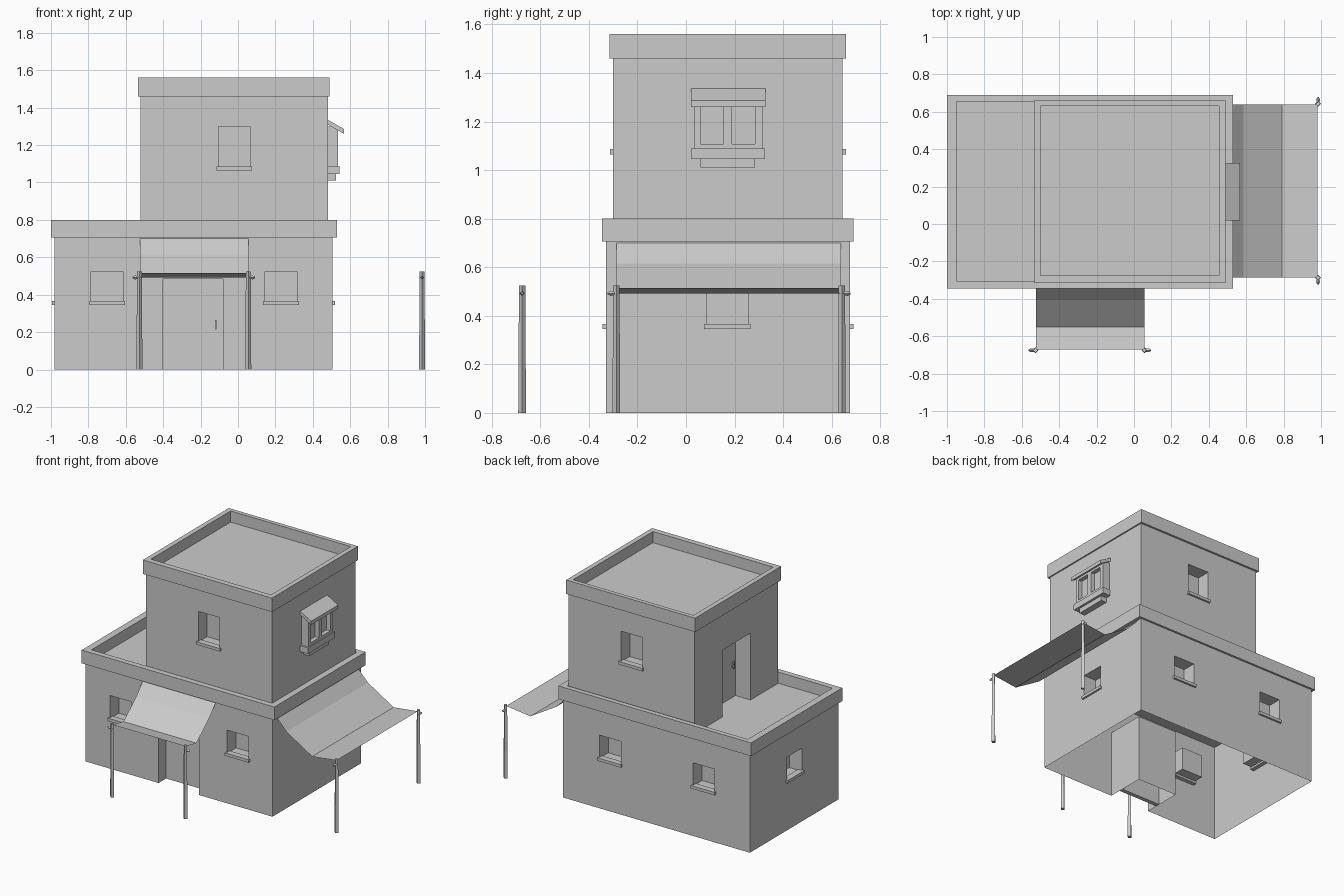
import bpy
import bmesh
from mathutils import Vector

default = bpy.data.objects.get("Cube")
if default:
    bpy.data.objects.remove(default, do_unlink=True)

plaster = bpy.data.materials.new("plaster_grey")
plaster.use_nodes = True
GREY = (0.6, 0.6, 0.6, 1)
plaster.diffuse_color = GREY
plaster.node_tree.nodes["Principled BSDF"].inputs["Base Color"].default_value = GREY


def add_box(bm, lo, hi):
    verts = bmesh.ops.create_cube(bm, size=1)["verts"]
    for v in verts:
        v.co = Vector([hi[i] if v.co[i] > 0 else lo[i] for i in range(3)])


def finish(bm, name):
    mesh = bpy.data.meshes.new(name)
    bm.to_mesh(mesh)
    bm.free()
    obj = bpy.data.objects.new(name, mesh)
    bpy.context.collection.objects.link(obj)
    mesh.materials.append(plaster)
    return obj


def boxes(name, *spans):
    bm = bmesh.new()
    for lo, hi in spans:
        add_box(bm, lo, hi)
    return finish(bm, name)


def carve(obj, *spans):
    """Cut box-shaped holes out of an object."""
    cutter = boxes("cutter", *spans)
    cutter.hide_render = True
    mod = obj.modifiers.new("carve", "BOOLEAN")
    mod.operation = "DIFFERENCE"
    mod.solver = "EXACT"
    mod.object = cutter
    bpy.context.view_layer.objects.active = obj
    bpy.ops.object.modifier_apply(modifier=mod.name)
    bpy.data.objects.remove(cutter, do_unlink=True)


def wall_span(wall, u, width, z0, z1, inner, outer):
    """Box on a wall: wall = (axis, plane, outward sign), u = centre along it."""
    axis, plane, sign = wall
    a, b = sorted((plane - sign * inner, plane + sign * outer))
    lo, hi = [0, 0, z0], [0, 0, z1]
    lo[axis], hi[axis] = a, b
    lo[1 - axis], hi[1 - axis] = u - width / 2, u + width / 2
    return lo, hi


# Walls of the two storeys
front, back = (1, -0.33, -1), (1, 0.675, 1)
left, right = (0, 0.505, 1), (0, -0.98, -1)
up_front, up_back, up_side = (1, -0.30, -1), (1, 0.645, 1), (0, -0.52, -1)

# Window list: wall, centre, sill height, opening height
windows = [(w, u, 0.36, 0.165) for w, u in (
    (front, -0.70), (front, 0.23), (back, -0.615), (back, 0.13),
    (left, 0.17), (right, 0.17))]
upper_windows = [(w, -0.02, 1.08, 0.22) for w in (up_front, up_back)]


def window_holes(items):
    return [wall_span(w, u, 0.17, z, z + h, 0.1, 0.05) for w, u, z, h in items]


# Lower storey: open underneath, with window and door recesses
lower = boxes("lower_walls", ((-0.98, -0.33, 0), (0.505, 0.675, 0.71)))
carve(lower, wall_span(front, -0.24, 0.32, -0.1, 0.485, 0.285, 0.05),
      *window_holes(windows))
bm = bmesh.new()
bm.from_mesh(lower.data)
bm.normal_update()
floor = [f for f in bm.faces if f.normal.z < -0.9 and f.calc_center_median().z < 0.01]
bmesh.ops.delete(bm, geom=floor, context="FACES")
bm.to_mesh(lower.data)
bm.free()

# Upper storey
upper = boxes("upper_walls", ((-0.52, -0.30, 0.71), (0.48, 0.645, 1.47)))
carve(upper, wall_span(up_side, 0.17, 0.32, 0.72, 1.2, 0.2, 0.05),
      *window_holes(upper_windows))

# Roof slabs with raised parapets
lower_roof = boxes("lower_roof", ((-1, -0.345, 0.705), (0.53, 0.69, 0.8)))
carve(lower_roof, ((-0.95, -0.305, 0.72), (0.485, 0.655, 0.9)))
upper_roof = boxes("upper_roof", ((-0.535, -0.315, 1.46), (0.49, 0.66, 1.56)))
carve(upper_roof, ((-0.5, -0.275, 1.48), (0.455, 0.63, 1.7)))

# Window sills
for i, (wall, u, z, h) in enumerate(windows + upper_windows):
    boxes(f"window_sill_{i + 1}",
          wall_span(wall, u, 0.19, z - 0.015, z + 0.006, 0.03, 0.014))

# Doors and their handles
for name, wall, u, z0, depth, hu in (
        ("front_door", front, -0.24, 0, 0.085, -0.12),
        ("roof_door", up_side, 0.17, 0.72, 0.12, 0.05)):
    boxes(name, wall_span(wall, u, 0.32, z0, z0 + 0.485, depth + 0.03, -depth))
    boxes(name + "_handle",
          wall_span(wall, hu, 0.008, z0 + 0.215, z0 + 0.265, depth - 0.012, -depth + 0.02),
          wall_span(wall, hu, 0.006, z0 + 0.222, z0 + 0.23, depth, -depth + 0.014),
          wall_span(wall, hu, 0.006, z0 + 0.25, z0 + 0.258, depth, -depth + 0.014))

# Bay window: body with two panes, ledge, bracket and sloping hood
bay = boxes("bay_window", ((0.47, 0.035, 1.08), (0.535, 0.315, 1.3)))
carve(bay, *[((0.505, y, 1.108), (0.6, y + 0.095, 1.262)) for y in (0.06, 0.19)])
boxes("bay_ledge", ((0.47, 0.02, 1.045), (0.542, 0.325, 1.088)))
boxes("bay_bracket", ((0.47, 0.06, 1.01), (0.525, 0.285, 1.045)))
hood = boxes("bay_hood", ((0.475, 0.02, 1.312), (0.567, 0.327, 1.338)))
for v in hood.data.vertices:
    if v.co.x > 0.5:
        v.co.z -= 0.052


# Cloth awnings: a sagging profile swept across the wall
def awning(name, profile, start, end, along_x):
    bm = bmesh.new()
    rows = []
    for out, z in profile:
        rows.append([bm.verts.new((u, out, z) if along_x else (out, u, z))
                     for u in (start, end)])
    for a, b in zip(rows, rows[1:]):
        bm.faces.new((a[0], a[1], b[1], b[0]))
    bmesh.ops.recalc_face_normals(bm, faces=bm.faces)
    bm.normal_update()
    if sum(f.normal.z for f in bm.faces) < 0:
        bmesh.ops.reverse_faces(bm, faces=bm.faces)
    finish(bm, name)


awning("front_awning", [(-0.33, 0.70), (-0.405, 0.615), (-0.55, 0.492), (-0.672, 0.515)],
       -0.525, 0.055, True)
awning("side_awning", [(0.505, 0.70), (0.585, 0.615), (0.79, 0.492), (0.982, 0.515)],
       -0.287, 0.638, False)


# Awning posts: tapered four-sided poles with an outward peg
def spike(bm, base, tip, r1, r2):
    base, tip = Vector(base), Vector(tip)
    d = tip - base
    verts = bmesh.ops.create_cone(bm, cap_ends=True, segments=4, radius1=r1,
                                  radius2=r2, depth=d.length)["verts"]
    turn = d.to_track_quat("Z", "Y")
    for v in verts:
        v.co = turn @ v.co + (base + tip) / 2


for i, (x, y, dx, dy) in enumerate((
        (-0.527, -0.675, -1, 0), (0.055, -0.675, 1, 0),
        (0.984, -0.287, 0, -1), (0.984, 0.642, 0, 1))):
    bm = bmesh.new()
    spike(bm, (x, y, 0), (x, y, 0.525), 0.016, 0.013)
    out = Vector((dx, dy, 0))
    root = Vector((x, y, 0.492))
    spike(bm, root - out * 0.01, root + out * 0.024, 0.006, 0.01)
    spike(bm, root + out * 0.024, root + out * 0.036, 0.01, 0.004)
    finish(bm, f"awning_post_{i + 1}")
